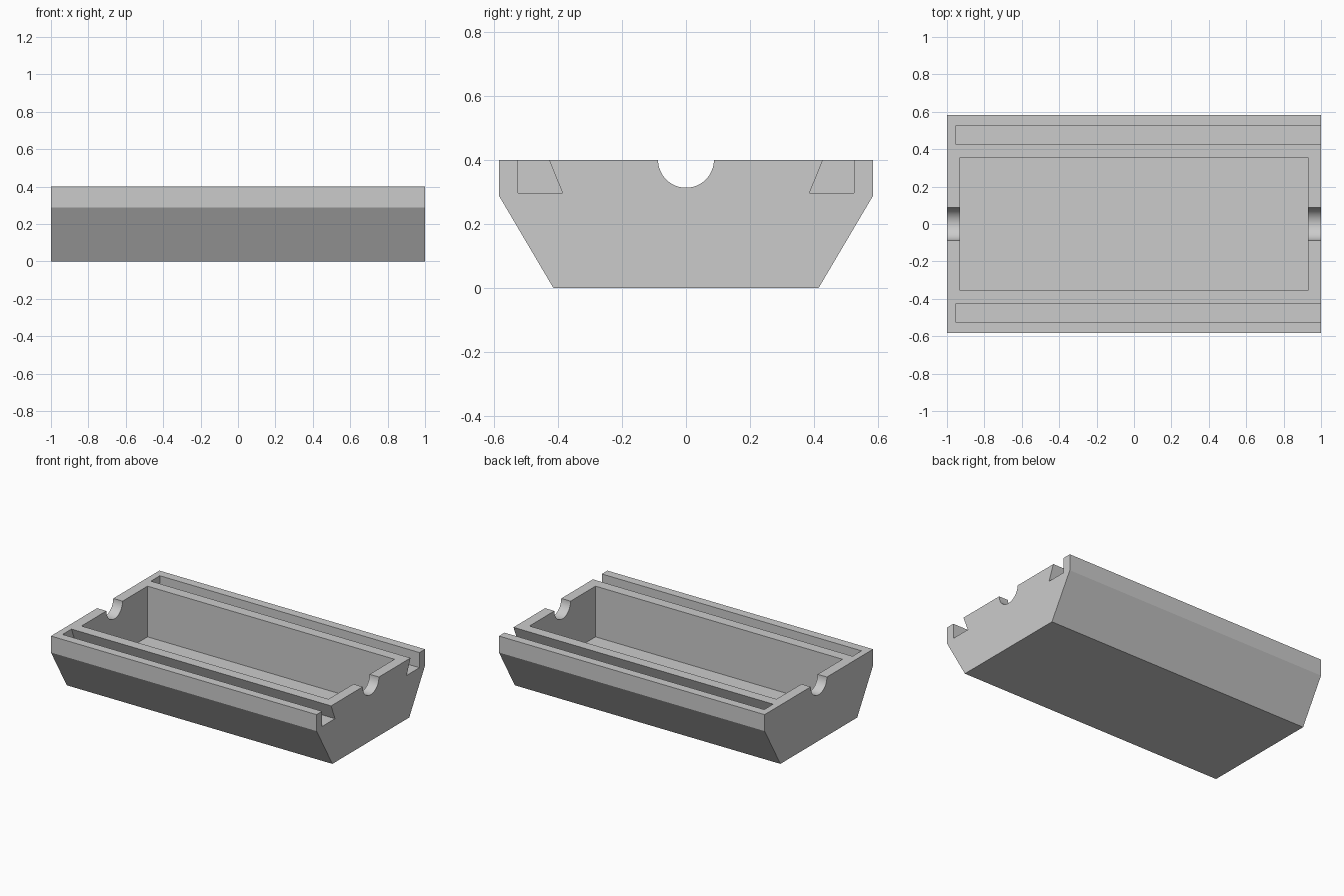
import bpy
import bmesh
import math

default_cube = bpy.data.objects.get("Cube")
if default_cube:
    bpy.data.objects.remove(default_cube, do_unlink=True)

grey = bpy.data.materials.new("light grey")
grey.use_nodes = True
grey.diffuse_color = (0.6, 0.6, 0.6, 1)
grey.node_tree.nodes["Principled BSDF"].inputs["Base Color"].default_value = (0.6, 0.6, 0.6, 1)


def prism(name, profile, x0, x1):
    """Extrude a (y, z) profile along x."""
    bm = bmesh.new()
    face = bm.faces.new([bm.verts.new((x0, y, z)) for y, z in profile])
    new = bmesh.ops.extrude_face_region(bm, geom=[face])["geom"]
    verts = [v for v in new if isinstance(v, bmesh.types.BMVert)]
    bmesh.ops.translate(bm, verts=verts, vec=(x1 - x0, 0, 0))
    bmesh.ops.recalc_face_normals(bm, faces=bm.faces)
    mesh = bpy.data.meshes.new(name)
    bm.to_mesh(mesh)
    bm.free()
    mesh.materials.append(grey)
    obj = bpy.data.objects.new(name, mesh)
    bpy.context.collection.objects.link(obj)
    return obj


def mirrored(half):
    return half + [(-y, z) for y, z in reversed(half)]


TOP, ABOVE = 0.4, 0.5

# Tray body: flat bottom, sloping flanks, short upright rim
tray = prism("tray_body", mirrored([(0.413, 0), (0.583, 0.288), (0.583, TOP)]), -1, 1)

# Central cavity
cutters = [prism("cavity_cutter", mirrored([(0.355, 0.055), (0.355, ABOVE)]), -0.93, 0.93)]

# Slide rails: undercut on the inner side, open at the +x end
slope = (0.427 - 0.385) / (TOP - 0.297)
inner_top = 0.385 + slope * (ABOVE - 0.297)
rail = [(0.385, 0.297), (0.523, 0.297), (0.523, ABOVE), (inner_top, ABOVE)]
for side, label in ((1, "back"), (-1, "front")):
    cutters.append(prism(label + "_rail_cutter", [(side * y, z) for y, z in rail], -0.955, 1.1))

# Round notch through both end walls
steps = 64
circle = [(0.087 * math.cos(math.tau * i / steps), TOP + 0.087 * math.sin(math.tau * i / steps))
          for i in range(steps)]
cutters.append(prism("notch_cutter", circle, -1.1, 1.1))

# Cut everything out of the body
bpy.ops.object.select_all(action="DESELECT")
bpy.context.view_layer.objects.active = tray
tray.select_set(True)
for cutter in cutters:
    cutter.hide_render = True
    mod = tray.modifiers.new(cutter.name, "BOOLEAN")
    mod.operation = "DIFFERENCE"
    mod.solver = "EXACT"
    mod.object = cutter
    bpy.ops.object.modifier_apply(modifier=mod.name)
    bpy.data.objects.remove(cutter, do_unlink=True)

bpy.ops.object.shade_smooth_by_angle(angle=math.radians(20))
